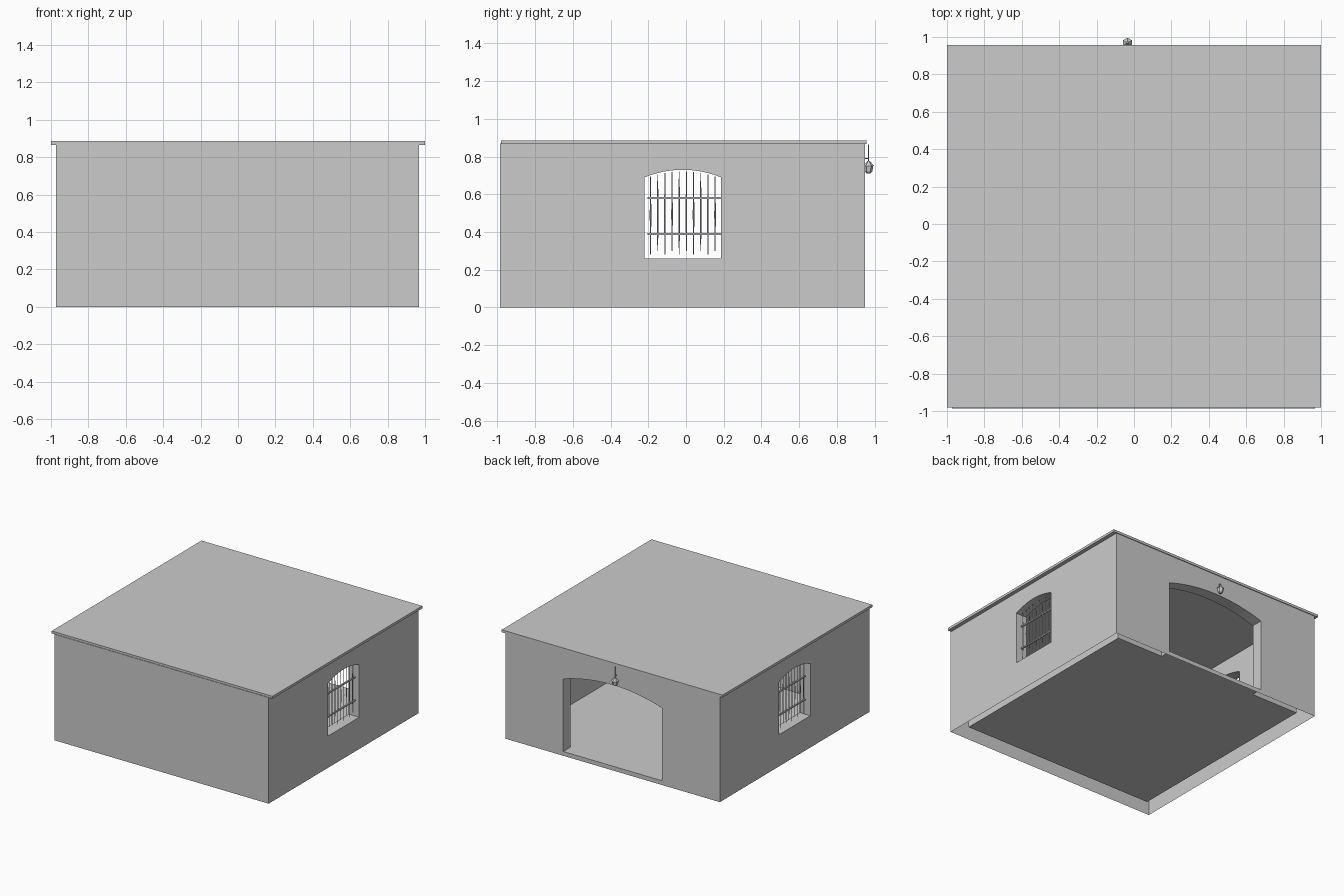
import bpy, bmesh, math
from mathutils import Vector, Matrix

if "Cube" in bpy.data.objects:
    bpy.data.objects.remove(bpy.data.objects["Cube"], do_unlink=True)

grey = bpy.data.materials.new("plain grey")
grey.use_nodes = True
grey.diffuse_color = (0.6, 0.6, 0.6, 1)
grey.node_tree.nodes["Principled BSDF"].inputs["Base Color"].default_value = (0.6, 0.6, 0.6, 1)


def finish(name, bm):
    bmesh.ops.recalc_face_normals(bm, faces=bm.faces)
    mesh = bpy.data.meshes.new(name)
    bm.to_mesh(mesh)
    bm.free()
    mesh.materials.append(grey)
    ob = bpy.data.objects.new(name, mesh)
    bpy.context.collection.objects.link(ob)
    return ob


def add_box(bm, lo, hi):
    lo, hi = Vector(lo), Vector(hi)
    size = hi - lo
    bmesh.ops.create_cube(bm, size=1, matrix=Matrix.Translation((lo + hi) / 2) @ Matrix.Diagonal((*size, 1)))


def box(name, lo, hi):
    bm = bmesh.new()
    add_box(bm, lo, hi)
    return finish(name, bm)


def arch_prism(name, centre, half, bottom, spring, crown, axis, a, b):
    """Opening with a shallow arched head, extruded along x or y from a to b."""
    pts = [(centre - half, bottom), (centre + half, bottom)]
    for i in range(13):
        t = 1 - i / 6
        pts.append((centre + half * t, spring + (crown - spring) * (1 - t * t)))
    place = (lambda u, z, d: (d, u, z)) if axis == "x" else (lambda u, z, d: (u, d, z))
    bm = bmesh.new()
    face = bm.faces.new([bm.verts.new(place(u, z, a)) for u, z in pts])
    new = bmesh.ops.extrude_face_region(bm, geom=[face])["geom"]
    bmesh.ops.translate(bm, vec=place(0, 0, b - a),
                        verts=[v for v in new if isinstance(v, bmesh.types.BMVert)])
    return finish(name, bm)


def cone(bm, centre, r1, r2, depth, sides=6, turn=None):
    m = Matrix.Translation(centre) @ (turn or Matrix())
    bmesh.ops.create_cone(bm, cap_ends=True, segments=sides, radius1=r1, radius2=r2, depth=depth, matrix=m)


# Walls: a block hollowed by the room, the doorway and the two windows
FLOOR, CEIL, TOP = 0.035, 0.855, 0.868
YC = -0.017
walls = box("walls", (-0.972, -0.986, 0), (0.968, 0.95, TOP))
cutters = [
    box("room_cutter", (-0.875, -0.89, FLOOR), (0.872, 0.855, CEIL)),
    arch_prism("door_cutter", 0, 0.447, FLOOR, 0.63, 0.70, "y", 0.6, 1.2),
    arch_prism("window_cutter", YC, 0.203, 0.26, 0.69, 0.73, "x", -1.2, 1.2),
]
for c in cutters:
    c.hide_render = True
    mod = walls.modifiers.new(c.name, "BOOLEAN")
    mod.operation, mod.solver, mod.object = "DIFFERENCE", "EXACT", c
result = bpy.data.meshes.new_from_object(walls.evaluated_get(bpy.context.evaluated_depsgraph_get()))
walls.modifiers.clear()
walls.data = result
for c in cutters:
    bpy.data.objects.remove(c, do_unlink=True)

# The walls are open underneath
bm = bmesh.new()
bm.from_mesh(walls.data)
under = [f for f in bm.faces if f.calc_center_median().z < 0.001]
bmesh.ops.delete(bm, geom=under, context="FACES")
bm.to_mesh(walls.data)
bm.free()

# Roof slab
box("roof", (-1, -0.982, 0.866), (1, 0.956, 0.886))

# Window grilles: tapering uprights and two cross rails
for side, x in (("left", 0.93), ("right", -0.934)):
    bm = bmesh.new()
    for i in range(10):
        y = YC + (i - 4.5) * 0.038
        top = 0.72 - 0.9 * (y - YC) ** 2
        bottom = 0.28 + 0.02 * (i % 2)
        mid = 0.49
        cone(bm, (x, y, (bottom + mid) / 2), 0.002, 0.0045, mid - bottom, 4)
        cone(bm, (x, y, (top + mid) / 2), 0.0045, 0.002, top - mid, 4)
    for z in (0.39, 0.58):
        add_box(bm, (x - 0.006, -0.205, z - 0.005), (x + 0.006, 0.187, z + 0.005))
    finish(side + "_window_grille", bm)

# Lantern hanging above the doorway
LX, LY = -0.035, 0.968
bm = bmesh.new()
cone(bm, (LX, LY, 0.715), 0.009, 0.02, 0.012)
cone(bm, (LX, LY, 0.736), 0.02, 0.025, 0.03)
cone(bm, (LX, LY, 0.764), 0.028, 0.006, 0.026)
finish("lantern", bm)
bm = bmesh.new()
cone(bm, (LX, LY, 0.82), 0.002, 0.002, 0.09, 4)
add_box(bm, (LX - 0.003, 0.948, 0.787), (LX + 0.003, LY, 0.793))
finish("lantern_hanger", bm)
